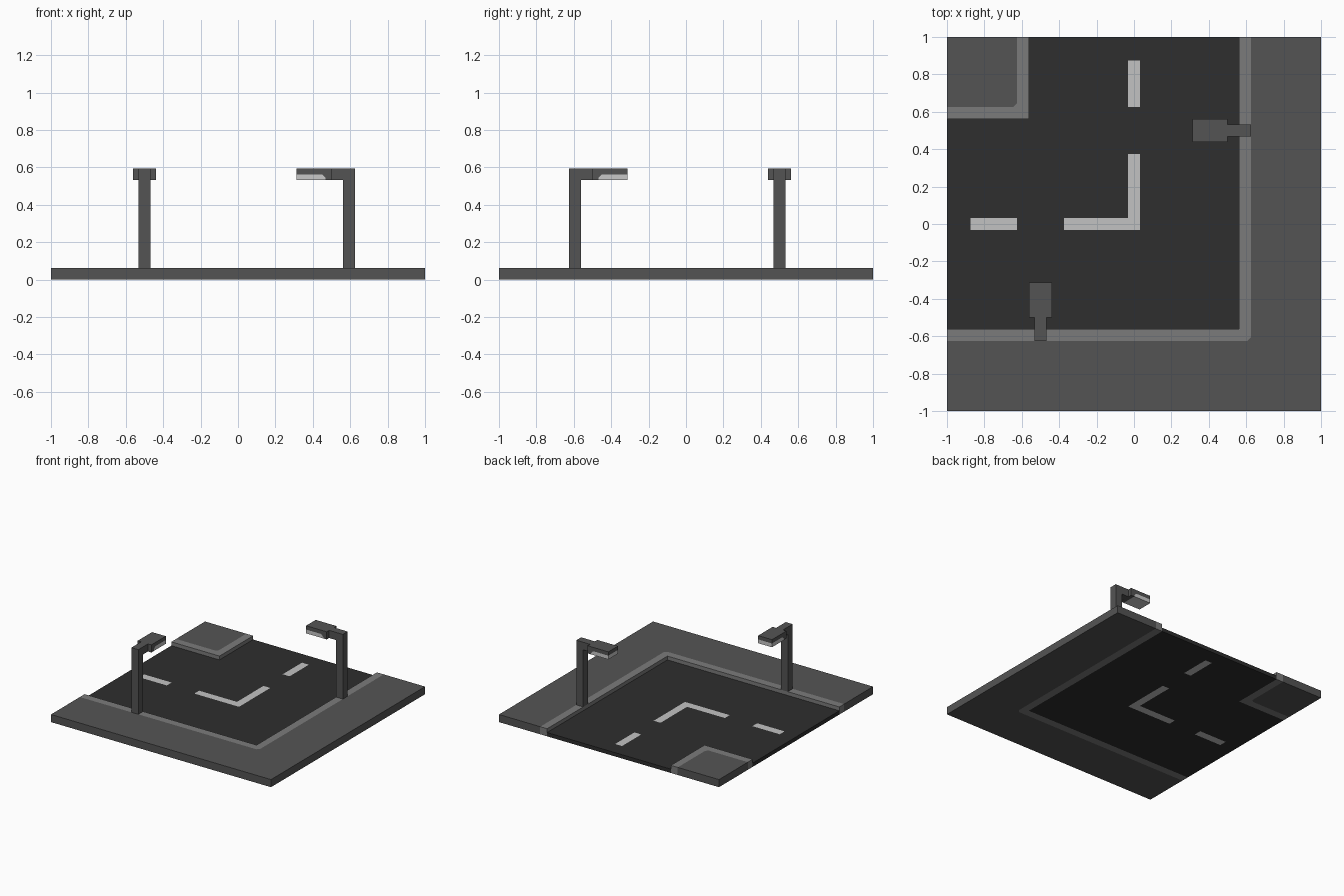
import bpy, bmesh, math
from mathutils import Matrix

cube = bpy.data.objects.get("Cube")
if cube:
    bpy.data.objects.remove(cube, do_unlink=True)


def material(name, srgb):
    v = srgb / 255
    lin = ((v + 0.055) / 1.055) ** 2.4
    m = bpy.data.materials.new(name)
    m.use_nodes = True
    col = (lin, lin, lin, 1)
    m.diffuse_color = col
    bsdf = m.node_tree.nodes["Principled BSDF"]
    bsdf.inputs["Base Color"].default_value = col
    bsdf.inputs["Roughness"].default_value = 0.9
    return m


ASPHALT = material("asphalt", 46)
PAVING = material("paving", 84)
KERB = material("kerb stone", 123)
PAINT = material("road paint", 194)
METAL = material("lamp metal", 84)
LENS = material("lamp lens", 200)


def prism(name, pts, lo, hi, mat, upright=False, matrix=Matrix()):
    """Extrude an outline: along z, or along y when upright (outline in x, z)."""
    bm = bmesh.new()
    place = (lambda a, b, c: (a, c, b)) if upright else (lambda a, b, c: (a, b, c))
    face = bm.faces.new([bm.verts.new(place(a, b, lo)) for a, b in pts])
    ext = bmesh.ops.extrude_face_region(bm, geom=[face])
    shift = place(0, 0, hi - lo)
    bmesh.ops.translate(bm, vec=shift,
                        verts=[v for v in ext["geom"] if isinstance(v, bmesh.types.BMVert)])
    bmesh.ops.recalc_face_normals(bm, faces=bm.faces)
    bm.transform(matrix)
    mesh = bpy.data.meshes.new(name)
    bm.to_mesh(mesh)
    bm.free()
    mesh.materials.append(mat)
    obj = bpy.data.objects.new(name, mesh)
    bpy.context.collection.objects.link(obj)
    return obj


def rect(x0, x1, y0, y1):
    return [(x0, y0), (x1, y0), (x1, y1), (x0, y1)]


U = 1 / 32            # one block
TOP = 2 * U           # pavement height
ROAD = U              # road height
IN, OUT = 18 * U, 20 * U   # inner and outer kerb lines
C = 0.02              # small corner cut

# Outer pavement and kerb, wrapping the bend
prism("outer_pavement", [(-1, -1), (1, -1), (1, 1), (OUT, 1), (OUT, -OUT + C),
                         (OUT - C, -OUT), (-1, -OUT)], 0, TOP, PAVING)
prism("outer_kerb", [(-1, -OUT), (OUT - C, -OUT), (OUT, -OUT + C), (OUT, 1),
                     (IN, 1), (IN, -IN), (-1, -IN)], 0, TOP, KERB)

# Inner corner pavement and kerb
prism("corner_pavement", [(-1, OUT), (-OUT - C, OUT), (-OUT, OUT + C),
                          (-OUT, 1), (-1, 1)], 0, TOP, PAVING)
prism("corner_kerb", [(-1, IN), (-IN, IN), (-IN, 1), (-OUT, 1), (-OUT, OUT + C),
                      (-OUT - C, OUT), (-1, OUT)], 0, TOP, KERB)

# Road, cut along the edges of the painted centre line
road = prism("road", [(-1, -IN), (IN, -IN), (IN, 1), (-IN, 1), (-IN, IN), (-1, IN)],
             0, ROAD, ASPHALT)
road.data.materials.append(PAINT)
marks = [(-U, U, 20 * U, 28 * U), (-U, U, -U, 12 * U),
         (-12 * U, U, -U, U), (-28 * U, -20 * U, -U, U)]
bm = bmesh.new()
bm.from_mesh(road.data)
cuts = {(0, v) for m in marks for v in m[:2]} | {(1, v) for m in marks for v in m[2:]}
for axis, v in sorted(cuts):
    co, no = [0, 0, 0], [0, 0, 0]
    co[axis], no[axis] = v, 1
    bmesh.ops.bisect_plane(bm, geom=bm.verts[:] + bm.edges[:] + bm.faces[:],
                           plane_co=co, plane_no=no)
for f in bm.faces:
    c = f.calc_center_median()
    f.material_index = int(any(a < c.x < b and d < c.y < e for a, b, d, e in marks))
bm.to_mesh(road.data)
bm.free()


# Street lamps: local x runs from the post out over the road
def lamp(side, x, y, angle):
    mat = Matrix.Translation((x, y, 0)) @ Matrix.Rotation(angle, 4, "Z")
    low, mid, high = 17 * U, 18 * U, 19 * U
    prism(side + "_lamp_post", [(0, TOP), (2 * U, TOP), (2 * U, low), (4 * U, low),
                                (4 * U, high), (0, high)], -U, U, METAL, True, mat)
    a, b, end = 5 * U, 5 * U + C, 10 * U
    prism(side + "_lamp_head", [(4 * U, low), (a, low), (a, mid - C), (b, mid),
                                (end, mid), (end, high), (4 * U, high)],
          -2 * U, 2 * U, METAL, True, mat)
    prism(side + "_lamp_lens", [(a, low), (end, low), (end, mid), (b, mid), (a, mid - C)],
          -2 * U, 2 * U, LENS, True, mat)


lamp("left", OUT, 0.5, math.pi)
lamp("front", -0.5, -OUT, math.pi / 2)
